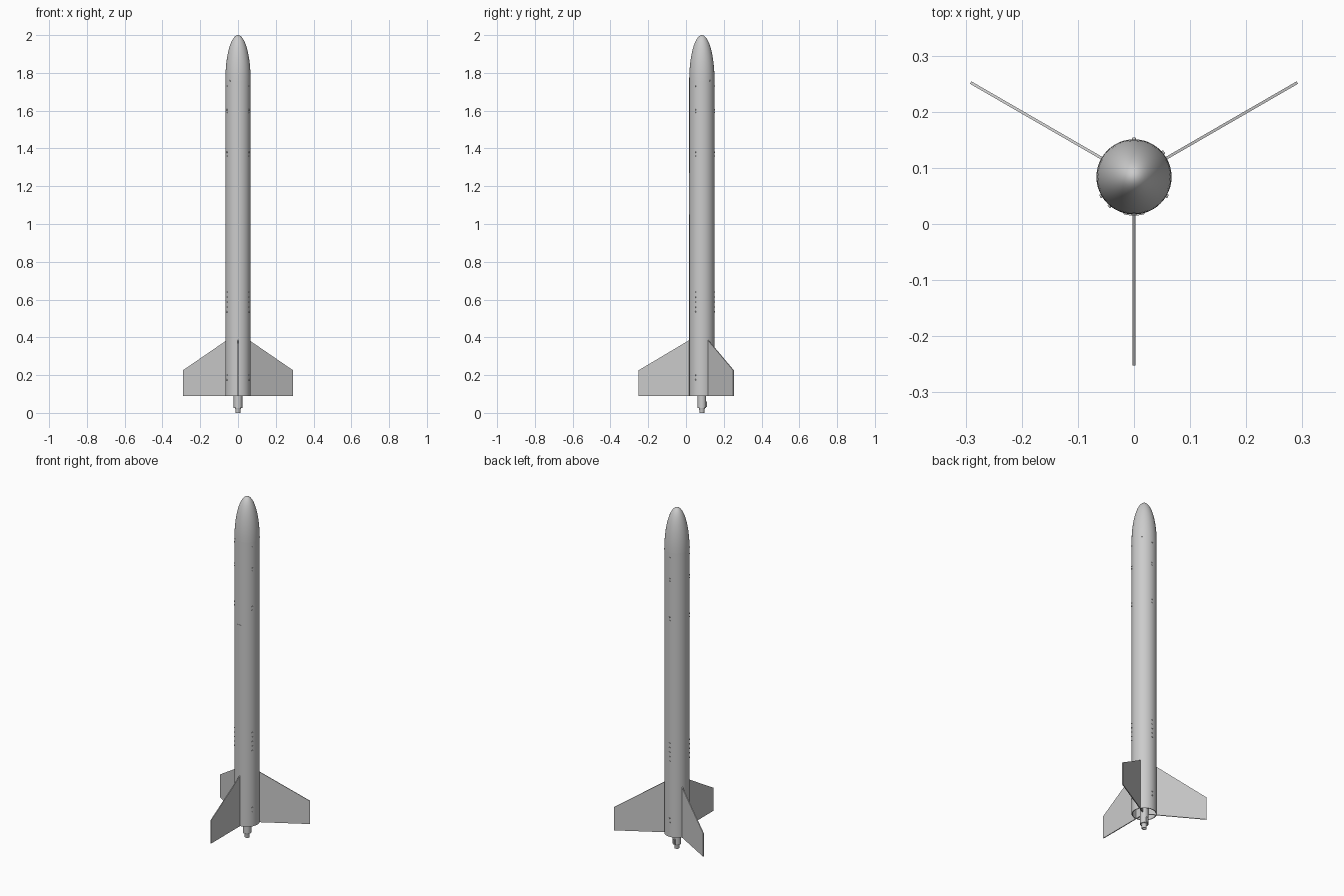
import bpy, bmesh, math
from mathutils import Matrix, Vector

if "Cube" in bpy.data.objects:
    bpy.data.objects.remove(bpy.data.objects["Cube"])

AX = Vector((0, 0.084, 0))   # rocket axis
R = 0.067                    # body radius


def finish(name, bm, smooth=True):
    bmesh.ops.remove_doubles(bm, verts=bm.verts, dist=1e-5)
    bmesh.ops.recalc_face_normals(bm, faces=bm.faces)
    me = bpy.data.meshes.new(name)
    bm.to_mesh(me)
    bm.free()
    ob = bpy.data.objects.new(name, me)
    ob.location = AX
    bpy.context.collection.objects.link(ob)
    if smooth:
        bpy.ops.object.select_all(action='DESELECT')
        ob.select_set(True)
        bpy.context.view_layer.objects.active = ob
        bpy.ops.object.shade_smooth_by_angle(angle=math.radians(35))
    return ob


def lathe(name, profile, steps=48):
    bm = bmesh.new()
    vs = [bm.verts.new((r, 0, z)) for r, z in profile]
    es = [bm.edges.new(p) for p in zip(vs, vs[1:])]
    bmesh.ops.spin(bm, geom=vs + es, cent=(0, 0, 0), axis=(0, 0, 1),
                   angle=math.tau, steps=steps)
    return finish(name, bm)


def spin_z(deg):
    return Matrix.Rotation(math.radians(deg), 4, 'Z')


# Body tube, open at the bottom, with a thin wall
lathe("body_tube", [(R, 1.76), (R, 0.09), (R - 0.004, 0.09), (R - 0.004, 1.76), (R, 1.76)])

# Elliptical nose cone with a closed base
nose = [(0, 1.76)] + [(R * math.cos(t), 1.76 + 0.24 * math.sin(t))
                      for t in (i / 16 * math.pi / 2 for i in range(16))] + [(0, 2.0)]
lathe("nose_cone", nose)

# Motor tube, its centering ring and the stepped nozzle
lathe("motor_tube", [(0, 0.39), (0.0225, 0.39), (0.0225, 0.027), (0.0, 0.027)], 32)
lathe("centering_ring", [(0.022, 0.385), (R - 0.003, 0.385), (R - 0.003, 0.39),
                         (0.022, 0.39), (0.022, 0.385)])
lathe("nozzle", [(0, 0.03), (0.018, 0.03), (0.014, 0.018), (0.013, 0),
                 (0.010, 0), (0.006, 0.02), (0, 0.02)], 24)

# Three fins whose roots pass through the wall to the motor tube
for k, deg in enumerate((-90, 30, 150)):
    bm = bmesh.new()
    outline = [(0.02, 0.09), (0.336, 0.09), (0.336, 0.225), (R, 0.385), (0.02, 0.385)]
    face = bm.faces.new([bm.verts.new((r, -0.0025, z)) for r, z in outline])
    ext = bmesh.ops.extrude_face_region(bm, geom=[face])
    bmesh.ops.translate(bm, vec=(0, 0.005, 0),
                        verts=[v for v in ext["geom"] if isinstance(v, bmesh.types.BMVert)])
    bm.transform(spin_z(deg))
    finish(f"fin_{k + 1}", bm, smooth=False)

# Rows of small screw heads
spots = [(a, z) for a in (90, 210, 330)
         for z in (1.73, 1.605, 1.59, 1.38, 1.36, 0.64, 0.613, 0.587, 0.56, 0.535, 0.2, 0.175)]
spots += [(40, 1.758), (230, 1.758)]
bm = bmesh.new()
for deg, z in spots:
    place = spin_z(deg) @ Matrix.Translation((R, 0, z)) @ Matrix.Rotation(math.pi / 2, 4, 'Y')
    bmesh.ops.create_cone(bm, cap_ends=True, segments=10, radius1=0.0045,
                          radius2=0.003, depth=0.006, matrix=place)
finish("screw_heads", bm)

# Thin blank panel on the front, curved around the body
bm = bmesh.new()
rows = []
for i in range(9):
    a = math.radians(-106 + i * 4)
    rows.append([bm.verts.new((r * math.cos(a), r * math.sin(a), z))
                 for r, z in ((R - 0.001, 1.05), (R + 0.002, 1.05),
                              (R + 0.002, 1.27), (R - 0.001, 1.27))])
for p, q in zip(rows, rows[1:]):
    for j in range(4):
        n = (j + 1) % 4
        bm.faces.new((p[j], q[j], q[n], p[n]))
bm.faces.new(rows[0])
bm.faces.new(rows[-1])
finish("front_panel", bm)

# Motor retaining clip
bm = bmesh.new()
bmesh.ops.create_cube(bm, size=1, matrix=Matrix.Translation((0, 0.024, 0.045))
                      @ Matrix.Diagonal((0.01, 0.008, 0.03, 1)))
finish("motor_clip", bm, smooth=False)
